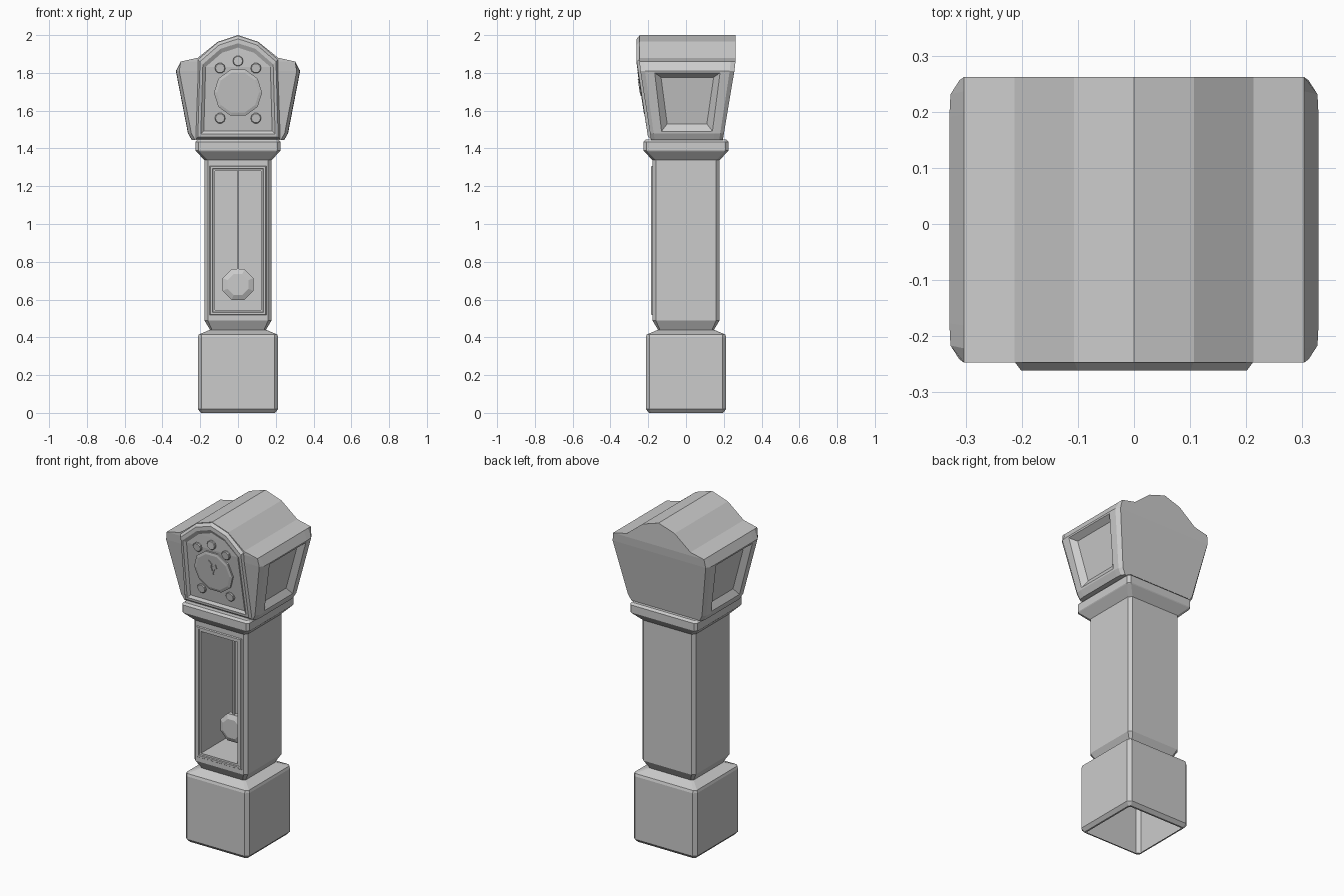
import bpy, bmesh, math

if "Cube" in bpy.data.objects:
    bpy.data.objects.remove(bpy.data.objects["Cube"])


def loft(name, loops, start=True, end=True):
    """Skin equal-length loops; caps are strips between mirrored points."""
    bm = bmesh.new()
    rings = [[bm.verts.new(p) for p in lp] for lp in loops]
    n = len(rings[0])
    for a, b in zip(rings, rings[1:]):
        for i in range(n):
            j = (i + 1) % n
            bm.faces.new((a[i], a[j], b[j], b[i]))
    for r, on in ((rings[0], start), (rings[-1], end)):
        if on:
            for i in range((n - 1) // 2):
                idx = dict.fromkeys((i, i + 1, n - 2 - i, n - 1 - i))
                bm.faces.new([r[k] for k in idx])
    bmesh.ops.recalc_face_normals(bm, faces=bm.faces)
    me = bpy.data.meshes.new(name)
    bm.to_mesh(me)
    bm.free()
    ob = bpy.data.objects.new(name, me)
    bpy.context.collection.objects.link(ob)
    return ob


def square(h, z, c):
    """Square section of half width h with chamfered corners."""
    k = h - c
    return [(h, -k, z), (h, k, z), (k, h, z), (-k, h, z),
            (-h, k, z), (-h, -k, z), (-k, -h, z), (k, -h, z)]


def rect(x, z0, z1, y):
    return [(x, y, z0), (x, y, z1), (-x, y, z1), (-x, y, z0)]


def mirrored(half):
    return half + [(-x, z) for x, z in reversed(half) if x > 0]


def lean(z):
    return max(0, min(1, (z - 1.445) / 0.4))


def front(z, off=0.0):
    """Leaning front plane of the hood, off = distance outwards."""
    return -(0.185 + 0.062 * lean(z)) - off


def back(z):
    return 0.195 + 0.067 * lean(z)


# Plinth, open underneath
loft("base", [square(h, z, c) for h, z, c in
              ((.185, 0, .008), (.195, 0, .01), (.213, .02, .02), (.213, .40, .02),
               (.208, .415, .015), (.148, .44, .01))], start=False)

# Trunk with hollow pendulum case
trunk = loft("trunk", [square(h, z, c) for h, z, c in
                       ((.148, .44, .01), (.178, .49, .018), (.178, 1.34, .018))])
cutter = loft("trunk_cutter", [rect(.122, .545, 1.28, y) for y in (-.3, .12)])
cutter.hide_render = True
cutter.hide_viewport = True
mod = trunk.modifiers.new("opening", "BOOLEAN")
mod.object = cutter
mod.solver = 'EXACT'

# Door moulding around the opening
loft("door_frame", [rect(.122 + d, .545 - d, 1.28 + d, y) for d, y in
                    ((.03, -.175), (.024, -.184), (.014, -.184), (.010, -.176),
                     (.004, -.176), (0, -.16))], False, False)

# Pendulum
loft("pendulum_rod", [rect(.006, .72, 1.285, y) for y in (-.045, -.033)])


def ngon(x, z, r, n, y, turn=0.0):
    pts = []
    for i in range(n):
        a = 2 * math.pi * i / n + turn
        px, pz = x + r * math.cos(a), z + r * math.sin(a)
        pts.append((px, y(pz), pz))
    return pts


loft("pendulum_bob", [ngon(0, .68, r, 8, lambda z, y=y: y, math.pi / 8) for r, y in
                      ((.06, -.065), (.088, -.052), (.088, -.026), (.06, -.013))])

# Cornice under the hood
loft("cornice", [square(h, z, c) for h, z, c in
                 ((.175, 1.335, .018), (.222, 1.385, .015), (.225, 1.39, .015),
                  (.225, 1.435, .015), (.213, 1.447, .012))])

# Hood body: arched profile, flared to the top, chamfered side corners
hood_half = [(.245, 1.445), (.265, 1.48), (.329, 1.81), (.303, 1.86),
             (.213, 1.88), (.107, 1.965), (0, 2.0)]
rings = []
for f, pull in ((0, .018), (.05, .002), (.13, 0), (.87, 0), (.95, .002), (1, .018)):
    half = [(x - pull * (i < 3), z) for i, (x, z) in enumerate(hood_half)]
    rings.append([(x, front(z) + f * (back(z) - front(z)), z) for x, z in mirrored(half)])
hood = loft("hood", rings)

# Recessed side panels
bm = bmesh.new()
bm.from_mesh(hood.data)
sides = [f for f in bm.faces if abs(f.normal.x) > .9 and f.calc_area() > .05]
bmesh.ops.inset_individual(bm, faces=sides, thickness=.015, depth=0)
bmesh.ops.inset_individual(bm, faces=sides, thickness=.045, depth=-.03)
bm.to_mesh(hood.data)
bm.free()

# Arched face frame with shallow recess
face_half = [(.226, 1.447), (.214, 1.872), (.107, 1.965), (0, 2.0)]
loops = []
for s, off in ((1, -.003), (.94, .014), (.87, .014), (.80, .002)):
    pts = [(x * s, 1.67 + (z - 1.67) * s) for x, z in mirrored(face_half)]
    loops.append([(x, front(z, off), z) for x, z in pts])
loft("face_frame", loops, start=False)


# Dial and corner bosses
def disc(name, x, z, r, n, thick):
    loft(name, [ngon(x, z, r * s, n, lambda q, o=o: front(q, o)) for s, o in
                ((1, 0), (1, .002 + thick * .7), (.87, .002 + thick))])


disc("dial", 0, 1.695, .128, 10, .014)
disc("boss_top", 0, 1.863, .028, 10, .012)
for sx, side in ((-1, "left"), (1, "right")):
    disc("boss_upper_" + side, sx * .095, 1.825, .028, 10, .012)
    disc("boss_lower_" + side, sx * .095, 1.56, .028, 10, .012)

# Clock hands
for name, dx, dz in (("minute_hand", -.019, .078), ("hour_hand", .026, .058)):
    L = math.hypot(dx, dz)
    ux, uz = dx / L, dz / L
    outline = mirrored([(.003, -.01), (.004, .55 * L), (.014, .68 * L), (0, L)])
    pts = [(w * uz + t * ux, 1.69 - w * ux + t * uz) for w, t in outline]
    loft(name, [[(x, front(z, o), z) for x, z in pts] for o in (.014, .021)])
